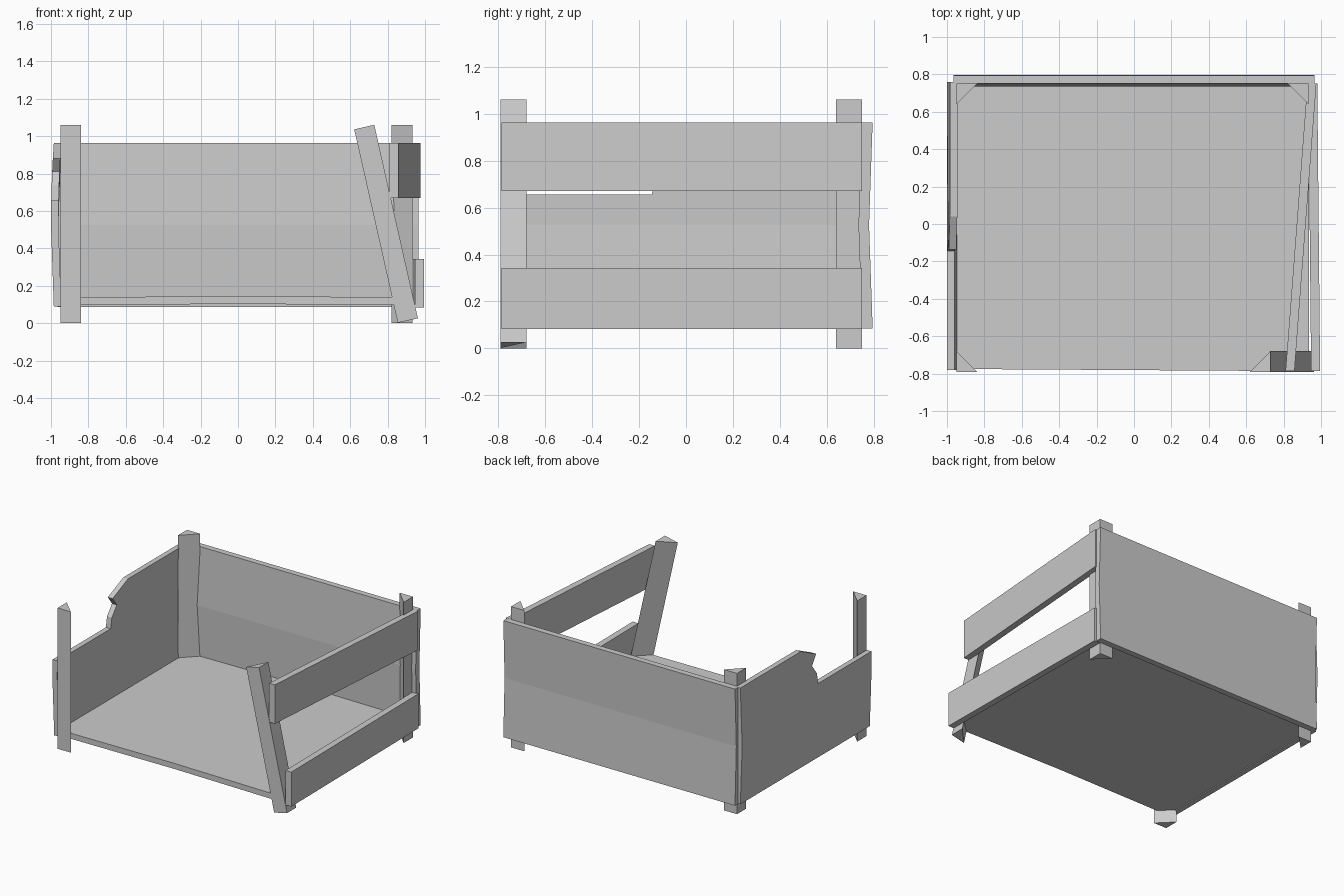
import bpy, bmesh, math
from mathutils import Vector, Matrix

cube = bpy.data.objects.get("Cube")
if cube:
    bpy.data.objects.remove(cube)

wood = bpy.data.materials.new("grey wood")
wood.use_nodes = True
GREY = (0.6, 0.6, 0.6, 1)
wood.diffuse_color = GREY
wood.node_tree.nodes["Principled BSDF"].inputs["Base Color"].default_value = GREY


def prism(name, outline, depth, cut=None, warp=None):
    """Extrude a flat outline by a vector, optionally cut it across and warp it."""
    bm = bmesh.new()
    face = bm.faces.new([bm.verts.new(p) for p in outline])
    ext = bmesh.ops.extrude_face_region(bm, geom=[face], use_keep_orig=True)
    moved = [g for g in ext["geom"] if isinstance(g, bmesh.types.BMVert)]
    bmesh.ops.translate(bm, vec=Vector(depth), verts=moved)
    if cut:
        point, normal = cut
        bmesh.ops.bisect_plane(bm, geom=bm.verts[:] + bm.edges[:] + bm.faces[:],
                               plane_co=point, plane_no=normal)
    if warp:
        for v in bm.verts:
            v.co += Vector(warp(v.co))
    bmesh.ops.recalc_face_normals(bm, faces=bm.faces[:])
    mesh = bpy.data.meshes.new(name)
    bm.to_mesh(mesh)
    bm.free()
    mesh.materials.append(wood)
    obj = bpy.data.objects.new(name, mesh)
    bpy.context.collection.objects.link(obj)
    return obj


def bow(z):
    return 0.015 * (1 - ((z - 0.525) / 0.435) ** 2)


MID = ((0, 0, 0.525), (0, 0, 1))

# Floor, slightly arched along its width
prism("floor",
      [(-0.955, -0.775, 0.095), (0.935, -0.787, 0.095), (0.935, 0.755, 0.095), (-0.955, 0.755, 0.095)],
      (0, 0, 0.042), cut=((0, 0, 0), (1, 0, 0)),
      warp=lambda c: (0, 0, 0.008 * (1 - abs(c.x))))

# Back wall, bowed inwards
prism("back_wall",
      [(-0.965, 0.75, 0.085), (0.965, 0.75, 0.085), (0.965, 0.75, 0.963), (-0.965, 0.75, 0.963)],
      (0, 0.045, 0), cut=MID, warp=lambda c: (0, -bow(c.z), 0))

# Broken side wall, bowed outwards
broken = [(0.76, 0.088), (0.76, 0.963), (0.04, 0.963), (-0.135, 0.88), (-0.08, 0.81),
          (-0.135, 0.735), (-0.145, 0.655), (-0.78, 0.655), (-0.78, 0.088)]
prism("broken_side_wall", [(-0.985, y, z) for y, z in broken],
      (0.04, 0, 0), cut=MID, warp=lambda c: (-bow(c.z), 0, 0))


# Side planks, the upper one swung inwards at the front
def plank(name, front_x, back_x, low, high):
    ends = [(front_x, -0.787), (back_x, 0.75)]
    outline = [(x, y, low) for x, y in ends] + [(x + 0.048, y, low) for x, y in reversed(ends)]
    prism(name, outline, (0, 0, high - low))


plank("upper_side_plank", 0.81, 0.927, 0.67, 0.963)
plank("lower_side_plank", 0.947, 0.932, 0.083, 0.343)

# Triangular corner posts
POST = 0.11
for name, x, y, sx, sy in (("front_right_post", -0.95, -0.79, 1, 1),
                           ("back_right_post", -0.95, 0.75, 1, -1),
                           ("back_left_post", 0.932, 0.75, -1, -1)):
    prism(name, [(x, y, 0), (x + sx * POST, y, 0), (x, y + sy * POST, 0)], (0, 0, 1.06))

# Loose post, leaning inwards
half = POST / 2
leaning = prism("leaning_post", [(half, -0.79, 0), (-half, -0.79, 0), (half, -0.68, 0)], (0, 0, 1.06))
leaning.data.transform(Matrix.Translation((0.908, 0, 0.014)) @ Matrix.Rotation(math.radians(-12.7), 4, "Y"))
